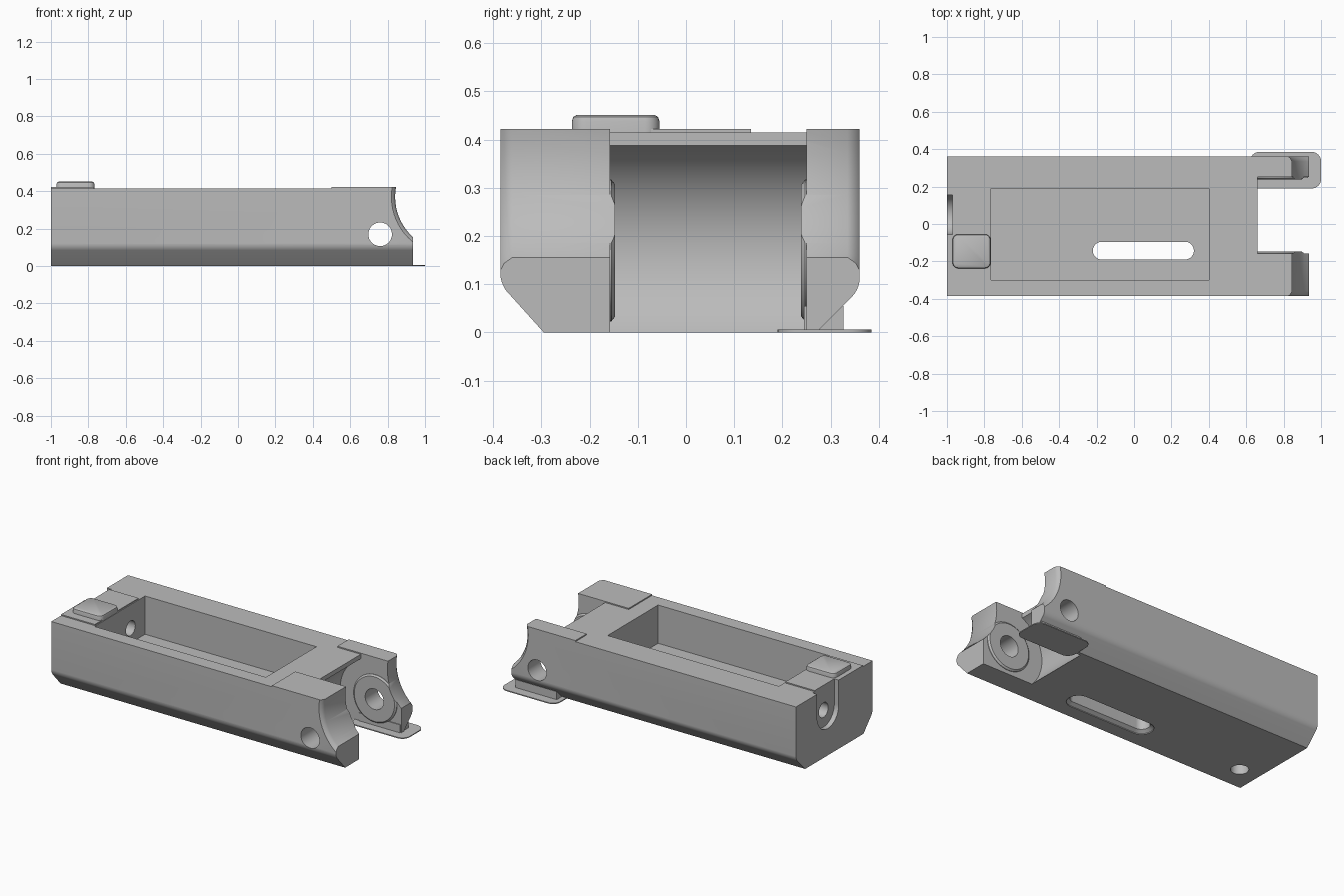
import bpy, bmesh, math

cube = bpy.data.objects.get("Cube")
if cube:
    bpy.data.objects.remove(cube, do_unlink=True)

grey = bpy.data.materials.new("light_grey")
grey.use_nodes = True
grey.diffuse_color = (0.5, 0.5, 0.5, 1)
for node in grey.node_tree.nodes:
    if node.type == 'BSDF_PRINCIPLED':
        node.inputs["Base Color"].default_value = grey.diffuse_color


def rounded(a0, a1, b0, b1, r=0.0, n=16):
    """Rectangle outline with round corners; r of half the width gives a capsule."""
    if r == 0:
        return [(a0, b0), (a1, b0), (a1, b1), (a0, b1)]
    pts = []
    corners = [(a1 - r, b1 - r), (a0 + r, b1 - r), (a0 + r, b0 + r), (a1 - r, b0 + r)]
    for k, (ca, cb) in enumerate(corners):
        for i in range(n + 1):
            t = math.pi / 2 * (k + i / n)
            pts.append((ca + r * math.cos(t), cb + r * math.sin(t)))
    return pts


def circle(a, b, r):
    return rounded(a - r, a + r, b - r, b + r, r)


def loft(name, axis, sections, crease=None):
    """Solid through a list of (position, outline) sections along an axis."""
    place = {'x': lambda a, b, t: (t, a, b),
             'y': lambda a, b, t: (a, t, b),
             'z': lambda a, b, t: (a, b, t)}[axis]
    bm = bmesh.new()
    rings = [[bm.verts.new(place(a, b, t)) for a, b in outline] for t, outline in sections]
    bm.faces.new(rings[0])
    bm.faces.new(rings[-1])
    for low, high in zip(rings, rings[1:]):
        for i in range(len(low)):
            bm.faces.new((low[i - 1], low[i], high[i], high[i - 1]))
    bmesh.ops.remove_doubles(bm, verts=bm.verts[:], dist=0.0001)
    if crease:
        edges = [e for e in bm.edges if all(crease(v.co) for v in e.verts)
                 and abs(e.verts[0].co.x - e.verts[1].co.x) > 0.5]
        bmesh.ops.bevel(bm, geom=edges, offset=0.02, segments=5, profile=0.5, affect='EDGES')
    bmesh.ops.recalc_face_normals(bm, faces=bm.faces[:])
    mesh = bpy.data.meshes.new(name)
    bm.to_mesh(mesh)
    bm.free()
    mesh.materials.append(grey)
    obj = bpy.data.objects.new(name, mesh)
    bpy.context.collection.objects.link(obj)
    return obj


def box(name, x0, x1, y0, y1, z0, z1):
    return loft(name, 'z', [(z0, rounded(x0, x1, y0, y1)), (z1, rounded(x0, x1, y0, y1))])


def prism(name, axis, t0, t1, outline):
    return loft(name, axis, [(t0, outline), (t1, outline)])


def combine(target, tool, operation='DIFFERENCE'):
    tool.hide_render = True
    mod = target.modifiers.new(tool.name, 'BOOLEAN')
    mod.operation = operation
    mod.solver = 'EXACT'
    mod.object = tool
    bpy.context.view_layer.objects.active = target
    bpy.ops.object.modifier_apply(modifier=mod.name)
    bpy.data.objects.remove(tool, do_unlink=True)


def smooth(obj):
    bpy.ops.object.select_all(action='DESELECT')
    obj.select_set(True)
    bpy.context.view_layer.objects.active = obj
    bpy.ops.object.shade_smooth_by_angle(angle=math.radians(30))


TOP, DECK = 0.422, 0.415
FRONT, BACK = -0.385, 0.36
LUG_FRONT, LUG_BACK = -0.158, 0.25
PIN_X, PIN_Z = 0.76, 0.17

# Long body with softened lower chamfers
section = [(FRONT, TOP), (FRONT, 0.1), (-0.295, 0), (0.27, 0), (BACK, 0.09), (BACK, TOP)]
body = loft("body", 'x', [(-1, section), (0.935, section)],
            crease=lambda co: 0.05 < co.z < 0.2)

# Hinge channel between the two lugs, with a hollow cylindrical back wall
combine(body, box("channel", 0.66, 1.2, LUG_FRONT, LUG_BACK, -0.2, 0.7))
combine(body, prism("hollow", 'y', LUG_FRONT, LUG_BACK, circle(PIN_X, PIN_Z, 0.24)))

# Chamfered bosses inside the lugs
for face, way in ((LUG_FRONT, 1), (LUG_BACK, -1)):
    wide, narrow = circle(PIN_X, PIN_Z, 0.147), circle(PIN_X, PIN_Z, 0.137)
    boss = loft("boss", 'y', [(face - way * 0.03, wide), (face + way * 0.003, wide),
                              (face + way * 0.011, narrow)])
    combine(body, boss, 'UNION')

# Scooped lug ends, flared at the outer sides
flare = [(FRONT - 0.05, 0.31), (FRONT, 0.31), (FRONT + 0.008, 0.299), (FRONT + 0.025, 0.29),
         (BACK - 0.025, 0.29), (BACK - 0.008, 0.299), (BACK, 0.31), (BACK + 0.05, 0.31)]
combine(body, loft("scoop", 'y', [(y, circle(1.13, 0.37, r)) for y, r in flare]))
combine(body, prism("pin_hole", 'y', -0.6, 0.6, circle(PIN_X, PIN_Z, 0.063)))

# Lowered deck, leaving thin raised pads at the lugs and the end
combine(body, box("deck_middle", -0.77, 0.5, -0.6, 0.6, DECK, 0.6))
combine(body, box("deck_hinge", 0.45, 1.1, LUG_FRONT, LUG_BACK, DECK, 0.6))
combine(body, box("deck_end_front", -1.1, -0.75, -0.6, -0.29, DECK, 0.6))
combine(body, box("deck_end_back", -1.1, -0.75, 0.135, 0.6, DECK, 0.6))

# Pocket and the slot through its floor
combine(body, box("pocket", -0.765, 0.4, -0.3, 0.19, 0.18, 0.7))
slot = rounded(-0.22, 0.32, -0.19, -0.095, 0.0475)
slot_wide = rounded(-0.24, 0.34, -0.21, -0.075, 0.0675)
combine(body, loft("slot", 'z', [(-0.1, slot_wide), (0.005, slot_wide), (0.02, slot), (0.3, slot)]))

# Open recess and hole in the end wall, and the hole under the button
combine(body, prism("end_recess", 'x', -1.2, -0.97, rounded(-0.055, 0.155, 0.165, 0.8, 0.105)))
combine(body, prism("end_hole", 'x', -1.2, -0.7, circle(0.05, 0.27, 0.045)))
combine(body, prism("button_hole", 'z', -0.1, 0.3, circle(-0.87, -0.145, 0.05)))
smooth(body)

# Button on the end of the deck
button = loft("button", 'z', [
    (0.39, rounded(-0.97, -0.767, -0.237, -0.055, 0.03, 6)),
    (0.438, rounded(-0.97, -0.767, -0.237, -0.055, 0.03, 6)),
    (0.447, rounded(-0.967, -0.77, -0.234, -0.058, 0.027, 6)),
    (0.451, rounded(-0.96, -0.777, -0.227, -0.065, 0.02, 6))])
smooth(button)

# Foot plate and the ledge joining it to the back lug
foot = prism("foot_plate", 'z', 0, 0.006, rounded(0.62, 1, 0.19, 0.385, 0.05, 8))
smooth(foot)
box("foot_ledge", 0.65, 0.93, 0.245, 0.327, 0.002, 0.055)
